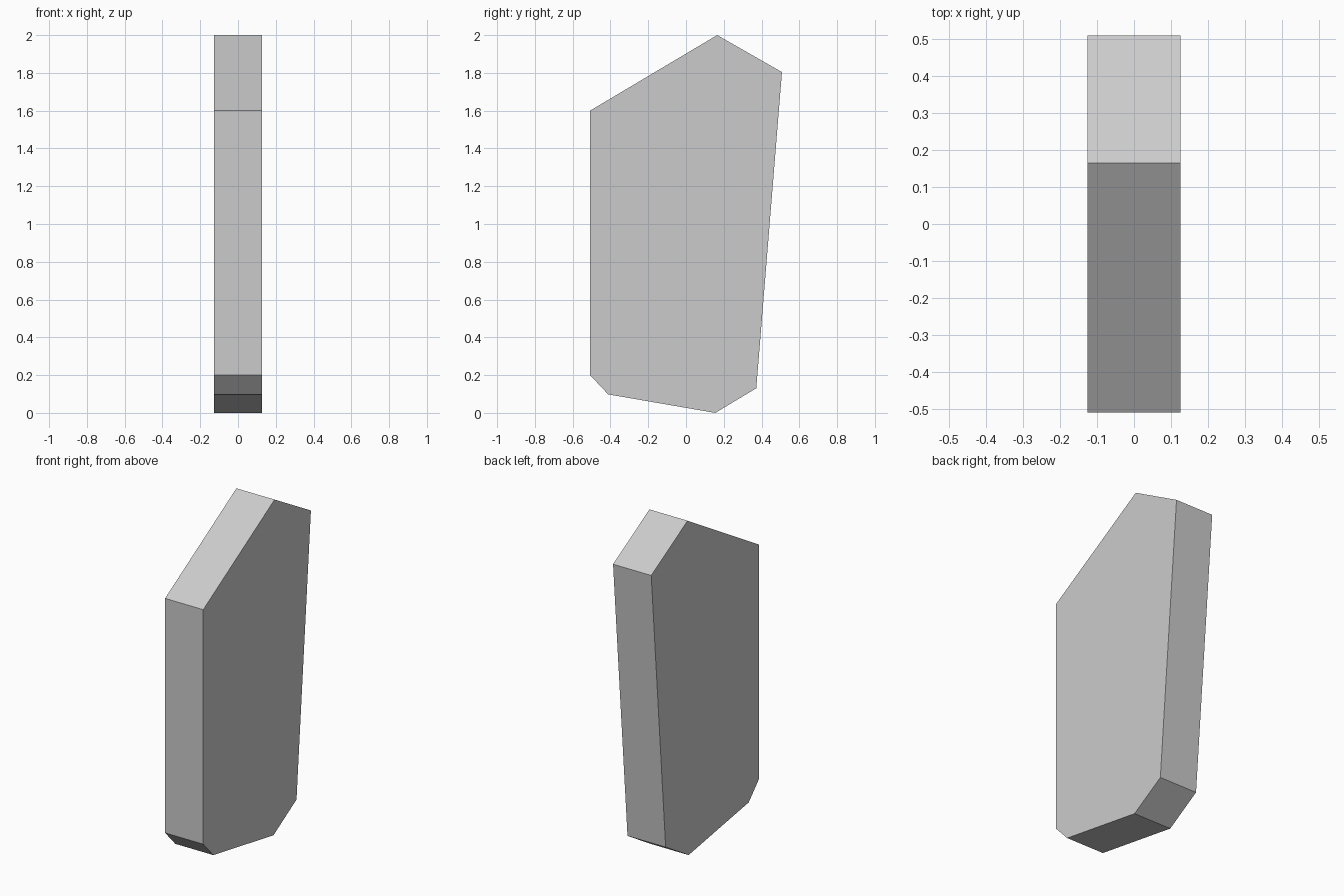
import bpy, bmesh

if "Cube" in bpy.data.objects:
    bpy.data.objects.remove(bpy.data.objects["Cube"])

# Side profile as (y, z), extruded across x
PROFILE = [(-0.508, 0.2), (-0.412, 0.098), (0.155, 0.0), (0.372, 0.13),
           (0.508, 1.804), (0.165, 2.0), (-0.508, 1.6)]
HALF_WIDTH = 0.126

# Slab: one flat outline pulled into a solid
bm = bmesh.new()
outline = bm.faces.new([bm.verts.new((-HALF_WIDTH, y, z)) for y, z in PROFILE])
pulled = bmesh.ops.extrude_face_region(bm, geom=[outline], use_keep_orig=True)
moved = [v for v in pulled["geom"] if isinstance(v, bmesh.types.BMVert)]
bmesh.ops.translate(bm, verts=moved, vec=(2 * HALF_WIDTH, 0, 0))
bmesh.ops.recalc_face_normals(bm, faces=bm.faces)

mesh = bpy.data.meshes.new("angular_slab")
bm.to_mesh(mesh)
bm.free()
bpy.context.collection.objects.link(bpy.data.objects.new("angular_slab", mesh))
